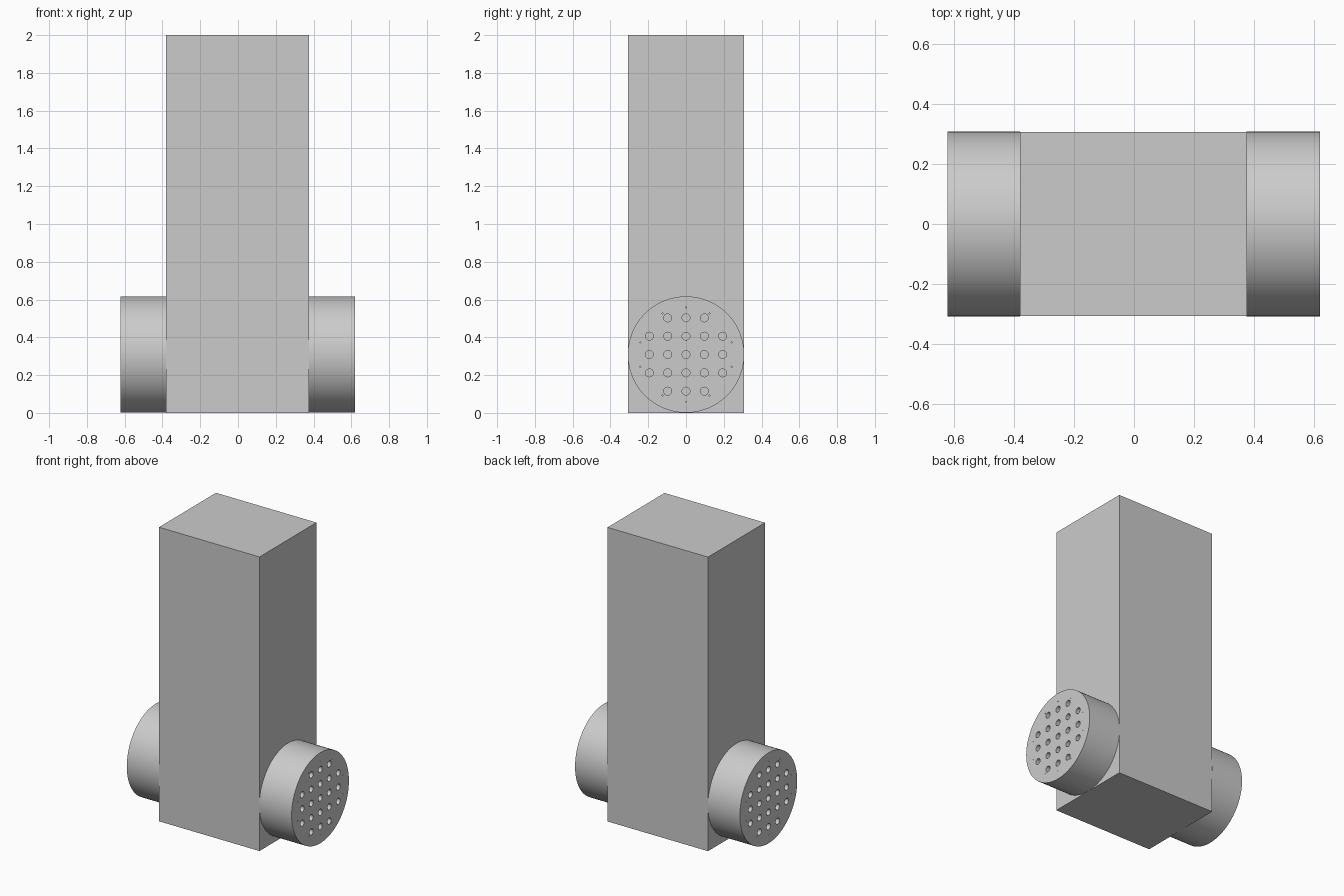
import bpy, bmesh, math
from mathutils import Matrix, Vector

cube = bpy.data.objects.get("Cube")
if cube:
    bpy.data.objects.remove(cube, do_unlink=True)

grey = bpy.data.materials.new("plain grey")
grey.use_nodes = True
COLOUR = (0.6, 0.6, 0.6, 1)
grey.diffuse_color = COLOUR
grey.node_tree.nodes["Principled BSDF"].inputs["Base Color"].default_value = COLOUR

RADIUS, AXIS_Z = 0.308, 0.309
PITCH, HOLE_R, HOLE_DEPTH = 0.097, 0.021, 0.1
PIN_RING, PIN_R = 0.25, 0.003


def make_object(name, bm):
    mesh = bpy.data.meshes.new(name)
    bm.to_mesh(mesh)
    bm.free()
    mesh.materials.append(grey)
    obj = bpy.data.objects.new(name, mesh)
    bpy.context.collection.objects.link(obj)
    return obj


def add_rod(bm, x0, x1, y, z, radius, sides):
    """Closed cylinder lying along x."""
    place = Matrix.Translation(((x0 + x1) / 2, y, z)) @ Matrix.Rotation(math.pi / 2, 4, "Y")
    bmesh.ops.create_cone(bm, cap_ends=True, segments=sides, radius1=radius,
                          radius2=radius, depth=abs(x1 - x0), matrix=place)


def perforated_drum(name, inner, outer):
    """Round end piece with a grid of blind holes in its outer face."""
    bm = bmesh.new()
    add_rod(bm, inner, outer, 0, AXIS_Z, RADIUS, 96)
    drum = make_object(name, bm)

    side = math.copysign(1, outer)
    start, end = outer - side * HOLE_DEPTH, outer + side * 0.02
    bm = bmesh.new()
    for i in range(-2, 3):
        for j in range(-2, 3):
            if abs(i) + abs(j) < 4:
                add_rod(bm, start, end, i * PITCH, AXIS_Z + j * PITCH, HOLE_R, 24)
    # Pin holes near the rim
    for degrees in (15, 60, 90, 120, 165, 195, 240, 270, 300, 345):
        a = math.radians(degrees)
        add_rod(bm, start, end, PIN_RING * math.cos(a),
                AXIS_Z + PIN_RING * math.sin(a), PIN_R, 8)
    cutter = make_object(name + "_hole_cutter", bm)
    cutter.hide_render = True
    cutter.hide_set(True)

    cut = drum.modifiers.new("holes", "BOOLEAN")
    cut.operation = "DIFFERENCE"
    cut.solver = "EXACT"
    cut.object = cutter
    bpy.ops.object.select_all(action="DESELECT")
    drum.select_set(True)
    bpy.context.view_layer.objects.active = drum
    bpy.ops.object.modifier_apply(modifier=cut.name)
    bpy.data.objects.remove(cutter, do_unlink=True)
    bpy.ops.object.shade_smooth_by_angle(angle=math.radians(30))


# Tall rectangular body
bm = bmesh.new()
bmesh.ops.create_cube(bm, size=1, matrix=Matrix.Translation((-0.002, 0, 1))
                      @ Matrix.Diagonal(Vector((0.756, 0.612, 2, 1))))
make_object("body", bm)

# Round pieces on both sides
perforated_drum("right_drum", -0.379, -0.621)
perforated_drum("left_drum", 0.375, 0.619)
